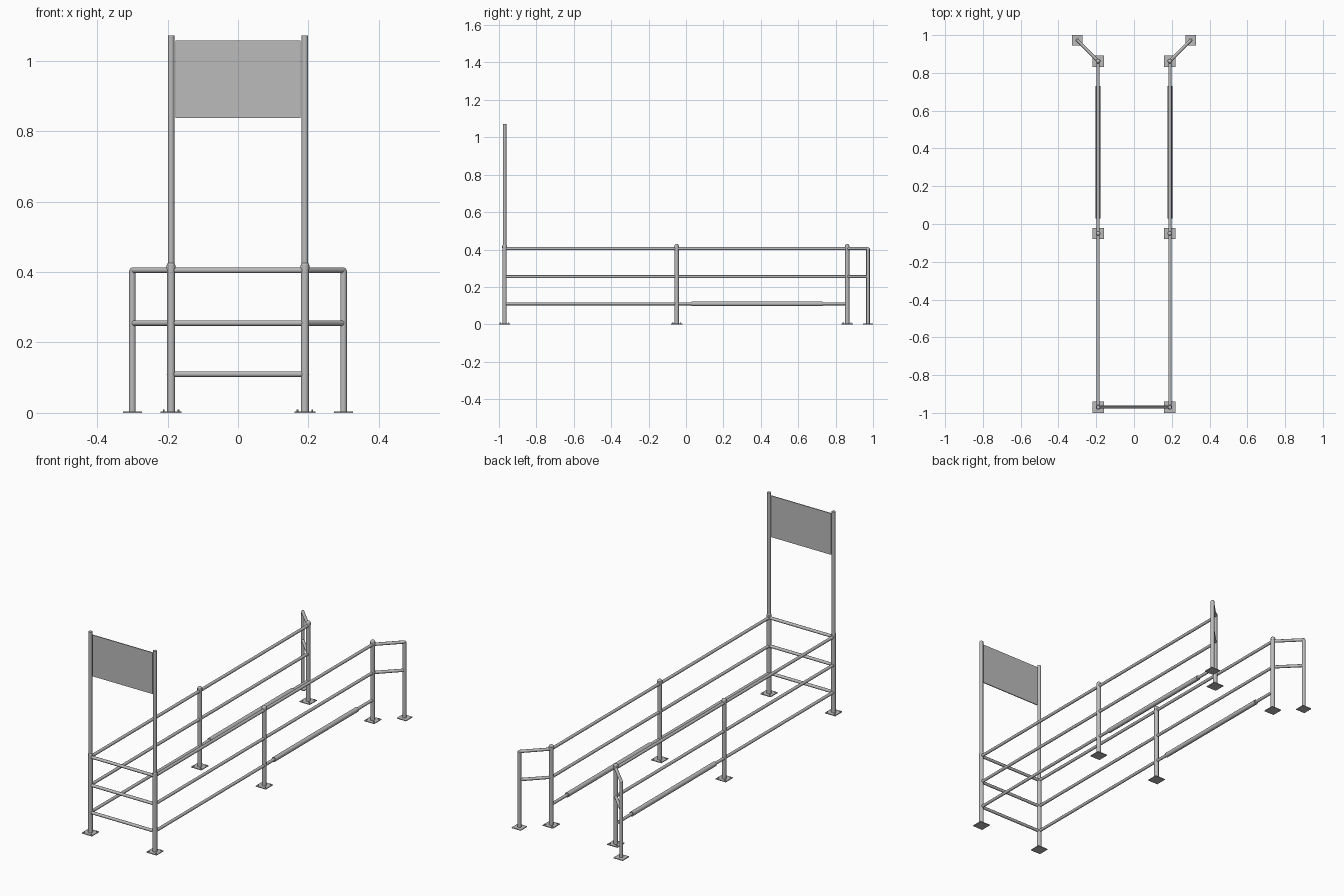
import bpy, math
from mathutils import Vector

cube = bpy.data.objects.get("Cube")
if cube:
    bpy.data.objects.remove(cube, do_unlink=True)


def make_material(name, value):
    mat = bpy.data.materials.new(name)
    mat.use_nodes = True
    color = (value, value, value, 1)
    mat.diffuse_color = color
    mat.node_tree.nodes["Principled BSDF"].inputs["Base Color"].default_value = color
    return mat


STEEL = make_material("galvanized grey", 0.5)


def finish(name, smooth=False):
    obj = bpy.context.object
    obj.name = name
    obj.data.materials.append(STEEL)
    if smooth:
        bpy.ops.object.shade_smooth_by_angle(angle=math.radians(40))
    return obj


def tube(name, a, b, radius, sides=12, smooth=True):
    a, b = Vector(a), Vector(b)
    d = b - a
    bpy.ops.mesh.primitive_cylinder_add(
        vertices=sides, radius=radius, depth=d.length, location=(a + b) / 2,
        rotation=d.to_track_quat("Z", "Y").to_euler())
    return finish(name, smooth)


def box(name, center, size):
    bpy.ops.mesh.primitive_cube_add(size=1, location=center)
    bpy.context.object.scale = size
    bpy.ops.object.transform_apply(location=False, rotation=False, scale=True)
    return finish(name)


def ball(name, center, radius, height):
    bpy.ops.mesh.primitive_uv_sphere_add(segments=20, ring_count=10, radius=radius, location=center)
    bpy.context.object.scale.z = height / radius
    return finish(name, True)


POST_X, WING_X = 0.19, 0.30
FRONT_Y, MID_Y, BACK_Y, WING_Y = -0.97, -0.05, 0.862, 0.973
LOW, MIDDLE, TOP = 0.11, 0.255, 0.405
RAIL_R, POST_R, POLE_R = 0.008, 0.0115, 0.0095

for side, label in ((1, "left"), (-1, "right")):
    x, wx = side * POST_X, side * WING_X

    # main posts with bolted base plates and domed caps
    for y, place in ((FRONT_Y, "front"), (MID_Y, "middle"), (BACK_Y, "back")):
        tag = f"{label}_{place}"
        tube(f"{tag}_post", (x, y, 0), (x, y, 0.415), POST_R, 20)
        tube(f"{tag}_cap", (x, y, 0.408), (x, y, 0.42), 0.0125, 20)
        ball(f"{tag}_cap_dome", (x, y, 0.418), 0.012, 0.012)
        box(f"{tag}_base_plate", (x, y, 0.002), (0.06, 0.06, 0.004))
        for bx in (-0.021, 0.021):
            for by in (-0.021, 0.021):
                tube(f"{tag}_bolt", (x + bx, y + by, 0.003), (x + bx, y + by, 0.009), 0.003, 6, False)

    # long side rails and the thicker sleeve on the lowest one
    for z, level in ((LOW, "low"), (MIDDLE, "middle"), (TOP, "top")):
        tube(f"{label}_{level}_side_rail", (x, FRONT_Y, z), (x, BACK_Y, z), RAIL_R)
    tube(f"{label}_rail_sleeve", (x, 0.03, LOW), (x, 0.73, LOW), 0.0125)

    # flared wing at the open end
    tube(f"{label}_wing_post", (wx, WING_Y, 0), (wx, WING_Y, TOP), POLE_R)
    box(f"{label}_wing_base_plate", (wx, WING_Y, 0.002), (0.054, 0.054, 0.004))
    for z, level in ((MIDDLE, "middle"), (TOP, "top")):
        tube(f"{label}_{level}_wing_rail", (x, BACK_Y, z), (wx, WING_Y, z), RAIL_R)
    ball(f"{label}_wing_corner", (wx, WING_Y, TOP), RAIL_R, RAIL_R)

    # tall sign pole
    tube(f"{label}_sign_pole", (x, FRONT_Y, 0.41), (x, FRONT_Y, 1.072), POLE_R)

# cross rails joining the front posts
for z, level in ((LOW, "low"), (MIDDLE, "middle"), (TOP, "top")):
    tube(f"{level}_front_rail", (-POST_X, FRONT_Y, z), (POST_X, FRONT_Y, z), RAIL_R)

# sign panel between the poles
box("sign_panel", (0, FRONT_Y, 0.948), (0.354, 0.005, 0.22))
